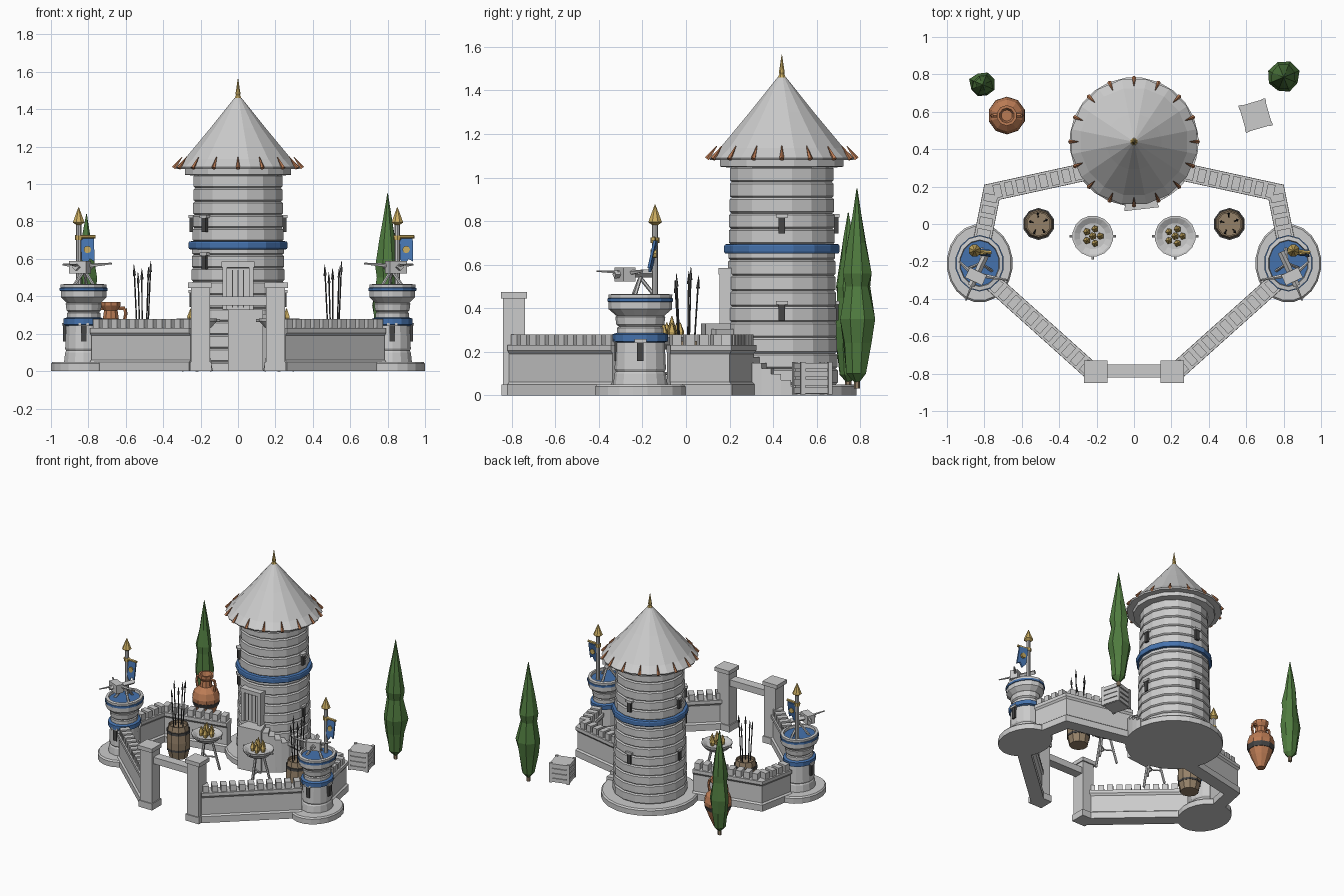
import bpy, bmesh, math, random
from mathutils import Vector, Matrix

if "Cube" in bpy.data.objects:
    bpy.data.objects.remove(bpy.data.objects["Cube"])
random.seed(4)

def mat(name, c):
    m = bpy.data.materials.new(name)
    m.diffuse_color = (*c, 1)
    m.use_nodes = True
    m.node_tree.nodes["Principled BSDF"].inputs["Base Color"].default_value = m.diffuse_color
    return m
BLUE = mat("blue", (.06, .17, .42)); GOLD = mat("gold", (.6, .42, .12))
CLAY = mat("clay", (.5, .2, .09)); WOOD = mat("wood", (.3, .22, .14))
LEAF = mat("leaf", (.08, .2, .05)); DARK = mat("dark", (.06, .06, .06))

def make(name, bm, m=None):
    bmesh.ops.recalc_face_normals(bm, faces=bm.faces)
    me = bpy.data.meshes.new(name)
    bm.to_mesh(me); bm.free()
    if m: me.materials.append(m)
    o = bpy.data.objects.new(name, me)
    bpy.context.collection.objects.link(o)
    return o

def loft(name, rings, m=None, closed=True):
    bm = bmesh.new()
    vs = [[bm.verts.new(p) for p in r] for r in rings]
    n = len(vs[0])
    for a, b in zip(vs, vs[1:]):
        for i in range(n):
            bm.faces.new((a[i], a[(i + 1) % n], b[(i + 1) % n], b[i]))
    if closed:
        bm.faces.new(vs[0]); bm.faces.new(vs[-1])
    return make(name, bm, m)

def lathe(name, prof, n, loc, m=None, sx=1, jit=0):
    rings = []
    for r, z in prof:
        ring = []
        for i in range(n):
            a = 2 * math.pi * (i + .5) / n
            k = r * (1 + random.uniform(-jit, jit))
            ring.append((loc[0] + k * sx * math.cos(a), loc[1] + k * math.sin(a), loc[2] + z))
        rings.append(ring)
    return loft(name, rings, m)

def box(name, size, loc, rz=0, m=None):
    bm = bmesh.new()
    bmesh.ops.create_cube(bm, size=1, matrix=Matrix.Translation(loc) @ Matrix.Rotation(rz, 4, 'Z') @ Matrix.Diagonal((*size, 1)))
    return make(name, bm, m)

def rod(name, a, b, r1, r2=None, n=6, m=None):
    a, b = Vector(a), Vector(b); d = b - a
    bm = bmesh.new()
    bmesh.ops.create_cone(bm, cap_ends=True, segments=n, radius1=r1, radius2=r1 if r2 is None else r2, depth=d.length,
        matrix=Matrix.Translation((a + b) / 2) @ d.to_track_quat('Z', 'Y').to_matrix().to_4x4())
    return make(name, bm, m)

def sector(name, a0, a1, r0, r1, z0, z1):
    ring = lambda z: [(r * math.cos(math.radians(a)), .44 + r * math.sin(math.radians(a)), z)
                      for r, a in ((r0, a0), (r1, a0), (r1, a1), (r0, a1))]
    return loft(name, [ring(z0), ring(z1)])

def slit(name, cx, cy, r, deg, z, h=.075):
    a = math.radians(deg); c, s = math.cos(a), math.sin(a)
    box(name + "_slit", (.02, .03, h), (cx + r * c, cy + r * s, z), a, DARK)
    box(name + "_slit_lintel", (.03, .055, .016), (cx + r * c, cy + r * s, z + h / 2 + .008), a)

# main tower with grooved stone courses
T = (0, .44, 0)
lathe("keep_plinth", [(.345, 0), (.345, .04), (.335, .05)], 24, T)
prof, rows, h = [], 14, 1.0 / 14
for i in range(rows):
    z = .05 + i * h; r = .262 - .022 * i / rows
    prof += [(r - .009, z), (r, z + .008), (r, z + h - .008), (r - .009, z + h)]
lathe("keep_wall", prof, 16, T)
lathe("keep_band", [(.25, .65), (.266, .652), (.27, .66), (.27, .685), (.266, .693), (.25, .695)], 16, T, BLUE)
lathe("keep_collar", [(.24, 1.045), (.29, 1.05), (.29, 1.085), (.24, 1.09)], 16, T)
lathe("keep_roof", [(.27, 1.08), (.335, 1.08), (.34, 1.09), (.29, 1.135), (.15, 1.3), (.02, 1.46)], 16, T)
lathe("roof_finial", [(.012, 1.44), (.022, 1.455), (.012, 1.475), (.014, 1.485), (.001, 1.565)], 8, T, GOLD)
for i in range(16):
    a = math.radians(22.5 * i); c, s = math.cos(a), math.sin(a)
    rod("eave_spike", (.343 * c, .44 + .343 * s, 1.085), (.298 * c, .44 + .298 * s, 1.145), .012, .002, 5, CLAY)
for deg, z in ((0, .78), (180, .78), (225, .78), (90, .78), (0, .38), (180, .38), (90, .38), (225, .58)):
    slit("keep", 0, .44, .25, deg, z)

# raised doorway, landing and winding steps
box("door_leaf", (.12, .03, .22), (0, .19, .44))
for x in (-.07, .07):
    box("door_jamb", (.025, .06, .23), (x, .185, .445))
box("door_lintel", (.175, .065, .03), (0, .182, .57))
for x in (-.03, 0, .03):
    box("door_plank_gap", (.006, .034, .2), (x, .189, .44), 0, DARK)
sector("landing", -98, -69, .22, .375, 0, .33)
for i in range(10):
    sector("step", -69 + 7.6 * i, -69 + 7.6 * (i + 1), .22, .345, 0, .305 - i * .026)

# curtain walls: swept profile with battlements
SEC = [(-.048, 0), (-.048, .05), (-.036, .06), (-.036, .19), (-.047, .205), (-.047, .23),
       (.047, .23), (.047, .205), (.036, .19), (.036, .06), (.048, .05), (.048, 0)]

def wall(name, pts):
    P = [Vector(p) for p in pts]
    D = [(b - a).normalized() for a, b in zip(P, P[1:])]
    rings = []
    for i, p in enumerate(P):
        d0, d1 = D[max(i - 1, 0)], D[min(i, len(D) - 1)]
        t = (d0 + d1).normalized()
        nrm = Vector((-t.y, t.x)) / t.dot(d1)
        rings.append([(p.x + nrm.x * o, p.y + nrm.y * o, z) for o, z in SEC])
    loft(name, rings)
    for a, b, d in zip(P, P[1:], D):
        n = max(2, round((b - a).length / .066))
        for k in range(n):
            q = a.lerp(b, (k + .5) / n)
            box("merlon", (.042, .072, .05), (q.x, q.y, .253), math.atan2(d.y, d.x))

for s in (-1, 1):
    wall("front_wall", [(s * .23, -.785), (s * .76, -.31)])
    wall("back_wall", [(s * .81, -.08), (s * .76, .17), (s * .27, .277)])
    # gate posts
    box("gate_post", (.1, .1, .45), (s * .2, -.79, .225))
    box("gate_post_foot", (.115, .115, .05), (s * .2, -.79, .025))
    box("gate_post_cap", (.125, .12, .03), (s * .205, -.79, .46))

    # corner turret
    cx, cy = s * .825, -.21
    C = (cx, cy, 0)
    lathe("turret_plinth", [(.21, 0), (.21, .04), (.2, .05)], 20, C, None, .84)
    lathe("turret", [(.125, .05), (.118, .1), (.112, .11), (.118, .12), (.112, .25), (.106, .285), (.106, .31), (.098, .315),
        (.11, .325), (.115, .36), (.11, .365), (.145, .395), (.147, .462), (.125, .465), (.12, .44)], 14, C, None, .86)
    lathe("turret_band", [(.11, .242), (.127, .248), (.127, .28), (.11, .286)], 14, C, BLUE, .87)
    lathe("turret_rim_band", [(.14, .428), (.151, .43), (.151, .445), (.14, .447)], 14, C, BLUE, .87)
    slit("turret", cx, cy, .1, 0 if s > 0 else 180, .2, .085)
    slit("turret", cx, cy, .108, -90, .2, .085)

    # bolt thrower
    def L(x, y, z): return (s * x, y, z)
    for x, y in ((.89, -.24), (.76, -.25), (.81, -.13)):
        rod("thrower_leg", L(x, y, .44), L(.82, -.21, .54), .009)
    rod("thrower_stock", L(.785, -.15, .56), L(.87, -.33, .555), .018, None, 4)
    rod("thrower_bolt", L(.86, -.31, .565), L(.9, -.41, .57), .008, .004, 5)
    box("thrower_frame", (.1, .06, .065), L(.845, -.28, .555), s * math.radians(-25) * -1)
    rod("thrower_arm", L(.84, -.27, .56), L(.675, -.3, .575), .014, .005, 5)
    rod("thrower_arm", L(.85, -.28, .56), L(.935, -.2, .57), .014, .006, 5)

    # banner
    px, py = s * .852, -.142
    rod("banner_pole", (px, py, .44), (px, py, .8), .014, None, 8)
    rod("banner_pole_collar", (px, py, .7), (px, py, .725), .02, None, 8, GOLD)
    lathe("banner_tip", [(.012, .78), (.034, .795), (.002, .875)], 8, (px, py, 0), GOLD)
    rod("banner_bar", (px - .02, py, .718), (px + .09, py - .01, .718), .01, None, 6, GOLD)
    fl = [(px + x, py + y, z) for x, y, z in ((.012, 0, .71), (.082, -.008, .71), (.085, -.035, .585), (.06, -.03, .6), (.04, -.03, .565), (.015, -.02, .595))]
    loft("banner_cloth", [fl, [(x, y + .012, z) for x, y, z in fl]], BLUE)
    rod("banner_disc", (px + .047, py - .022, .65), (px + .047, py + .006, .65), .02, None, 8, GOLD)

    # brazier with tripod
    bx, by = s * .22, -.065
    lathe("brazier_bowl", [(.03, .21), (.08, .235), (.108, .265), (.11, .28), (.1, .28), (.07, .262)], 16, (bx, by, 0))
    for k in range(3):
        a = math.radians(30 + 120 * k); c, d = math.cos(a), math.sin(a)
        rod("brazier_leg", (bx + .09 * c, by + .09 * d, 0), (bx + .035 * c, by + .035 * d, .23), .009)
        rod("brazier_brace", (bx, by, .1), (bx + .066 * c, by + .066 * d, .1), .006)
        a = math.radians(180 + 90 * k); c, d = math.cos(a), math.sin(a)
        rod("brazier_knob", (bx + .1 * c, by + .1 * d, .27), (bx + .125 * c, by + .125 * d, .27), .008)
    for k in range(5):
        a = math.radians(72 * k); c, d = .04 * math.cos(a), .04 * math.sin(a)
        lathe("brazier_flame", [(.012, .26), (.02, .29), (.002, .335)], 5, (bx + c, by + d, 0), GOLD)
    lathe("brazier_flame", [(.015, .26), (.022, .3), (.002, .365)], 5, (bx, by, 0), GOLD)

    # barrel of spears
    qx = s * .51
    lathe("barrel", [(.066, 0), (.084, .08), (.086, .13), (.082, .19), (.07, .25), (.062, .25), (.062, .23)], 10, (qx, 0, 0), WOOD)
    for z, r in ((.06, .083), (.19, .086)):
        lathe("barrel_hoop", [(r - .01, z), (r, z), (r, z + .02), (r - .01, z + .02)], 10, (qx, 0, 0), DARK)
    for k in range(5):
        a = k * 1.257 + .4; c, d = math.cos(a), math.sin(a)
        zt = (.53, .49, .51, .47, .5)[k]
        e = Vector((qx + .045 * c, .055 * d, zt))
        b = Vector((qx + .025 * c, .03 * d, .1))
        rod("spear_shaft", b, e, .004, None, 5, DARK)
        rod("spear_head", e, e + (e - b).normalized() * .06, .009, .001, 4, DARK)

# gate lintel
box("gate_lintel", (.32, .07, .05), (0, -.785, .375))

# cypress trees
for x, y, top, k in ((.8, .785, .95, 1), (-.81, .745, .84, .85)):
    f = [(.012, .06), (.05, .1), (.07, .24), (.082, .35), (.06, .5), (.066, .56), (.045, .7), (.026, .82), (.002, .95)]
    lathe("cypress", [(r * k, .06 + (z - .06) * (top - .06) / .89) for r, z in f], 8, (x, y, 0), LEAF, 1, .13)
    rod("cypress_trunk", (x, y, 0.03), (x, y, .12), .014, None, 6, WOOD)

# clay jar
J = (-.68, .58, 0)
lathe("jar", [(.03, 0), (.036, .015), (.07, .09), (.098, .17), (.1, .2), (.085, .245), (.045, .28), (.038, .325), (.055, .35), (.055, .37), (.04, .37), (.03, .34)], 10, J, CLAY)
lathe("jar_band", [(.08, .135), (.089, .137), (.101, .17), (.09, .172)], 10, J, DARK)
for s in (-1, 1):
    p = [(.04, .335), (.075, .335), (.08, .3), (.07, .25)]
    for (a, z), (b, w) in zip(p, p[1:]):
        rod("jar_handle", (-.68 + s * a, .58, z), (-.68 + s * b, .58, w), .01, None, 5, CLAY)

# slatted crate
rz = math.radians(16); K = Vector((.65, .58, 0)); R = Matrix.Rotation(rz, 3, 'Z')
box("crate_core", (.13, .13, .14), K + Vector((0, 0, .075)), rz)
for k in range(4):
    box("crate_slat", (.144, .144, .028), K + Vector((0, 0, .022 + k * .0375)), rz)
for x in (-1, 1):
    for y in (-1, 1):
        box("crate_post", (.02, .02, .15), K + R @ Vector((x * .065, y * .065, .078)), rz)
